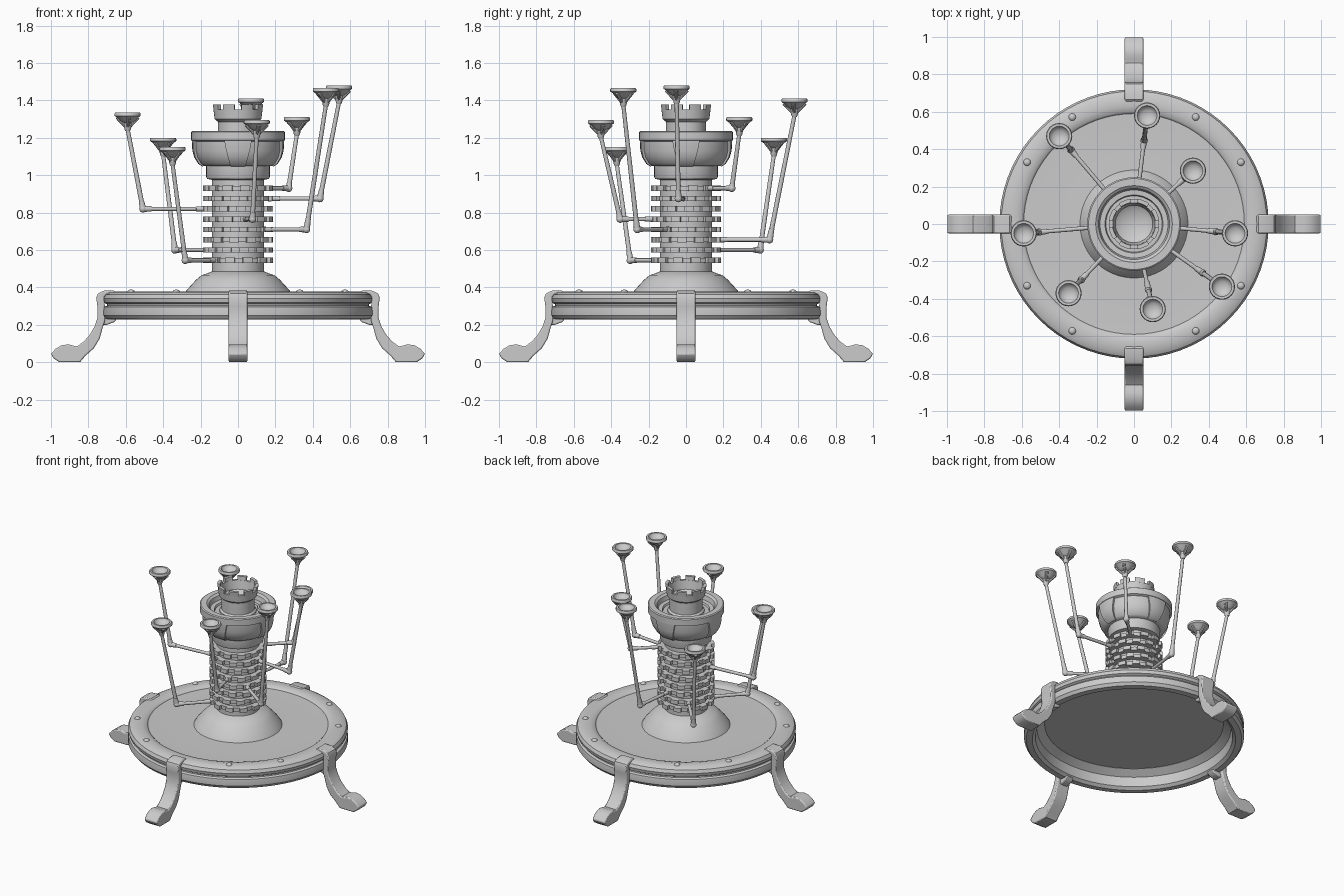
import bpy, bmesh, math
from mathutils import Vector, Matrix

if "Cube" in bpy.data.objects:
    bpy.data.objects.remove(bpy.data.objects["Cube"])


def finish(name, bm, angle=35):
    bmesh.ops.remove_doubles(bm, verts=bm.verts, dist=1e-5)
    bmesh.ops.recalc_face_normals(bm, faces=bm.faces)
    me = bpy.data.meshes.new(name)
    bm.to_mesh(me)
    bm.free()
    ob = bpy.data.objects.new(name, me)
    bpy.context.collection.objects.link(ob)
    bpy.ops.object.select_all(action='DESELECT')
    ob.select_set(True)
    bpy.context.view_layer.objects.active = ob
    bpy.ops.object.shade_smooth_by_angle(angle=math.radians(angle))
    return ob


def lathe(bm, prof, seg=64, loc=(0, 0, 0), closed=False):
    """Revolve an (r, z) profile about a vertical axis."""
    o = Vector(loc)
    rings = [[bm.verts.new(o + Vector((r * math.cos(t), r * math.sin(t), z))) for r, z in prof]
             for t in (2 * math.pi * i / seg for i in range(seg))]
    n = len(prof)
    for i in range(seg):
        a, b = rings[i], rings[(i + 1) % seg]
        for j in range(n if closed else n - 1):
            k = (j + 1) % n
            if prof[j][0] or prof[k][0]:
                bm.faces.new((a[j], b[j], b[k], a[k]))


def sector(bm, prof, ang, widths, n=4):
    """Sweep a closed (r, z) profile over part of a turn; half-width per point."""
    rows = []
    for i in range(n + 1):
        f = 2 * i / n - 1
        rows.append([bm.verts.new((r * math.cos(ang + f * w), r * math.sin(ang + f * w), z))
                     for (r, z), w in zip(prof, widths)])
    m = len(prof)
    for a, b in zip(rows, rows[1:]):
        for j in range(m):
            bm.faces.new((a[j], b[j], b[(j + 1) % m], a[(j + 1) % m]))
    bm.faces.new(rows[0])
    bm.faces.new(rows[-1])


def rod(bm, a, b, r1, r2, seg=12):
    a, b = Vector(a), Vector(b)
    d = b - a
    mat = Matrix.Translation((a + b) / 2) @ d.to_track_quat('Z', 'Y').to_matrix().to_4x4()
    bmesh.ops.create_cone(bm, cap_ends=True, segments=seg, radius1=r1, radius2=r2,
                          depth=d.length, matrix=mat)


def solid(name, prof, seg=64, closed=False):
    bm = bmesh.new()
    lathe(bm, prof, seg, closed=closed)
    return finish(name, bm)


# base rim: hollow ring with two rounded bands
solid("base_rim", [(.59, .362), (.60, .37), (.63, .378), (.685, .376), (.71, .362), (.72, .34),
                   (.715, .318), (.70, .31), (.70, .302), (.717, .296), (.72, .28), (.72, .25),
                   (.705, .23), (.665, .228), (.645, .245), (.635, .31), (.585, .345)], 72, True)
# dish plate
solid("base_dish", [(0, .362), (.28, .362), (.45, .358), (.595, .362), (.595, .347),
                    (.3, .345), (0, .345)], 72)

# rivets on the rim
bm = bmesh.new()
for q in range(4):
    for d in (30, 60):
        t = math.radians(q * 90 + d)
        lathe(bm, [(.02, 0), (.018, .008), (.01, .013), (0, .015)], 12,
              (.66 * math.cos(t), .66 * math.sin(t), .374))
finish("rim_rivets", bm, 60)

# flared foot and column
solid("column", [(0, .355), (.29, .36), (.275, .385), (.225, .44), (.195, .465), (.16, .477),
                 (.14, .485), (.14, .975), (.165, .98), (.17, .99), (.17, 1.06), (0, 1.06)], 48)

# upper bowl
solid("upper_bowl", [(0, 1.05), (.185, 1.05), (.2, 1.06), (.222, 1.095), (.232, 1.13), (.235, 1.18),
                     (.25, 1.187), (.25, 1.232), (.243, 1.237), (.205, 1.237), (.19, 1.225),
                     (.182, 1.195), (.155, 1.193), (.15, 1.18), (0, 1.18)])
bm = bmesh.new()
for q in range(4):
    sector(bm, [(.18, 1.055), (.192, 1.047), (.212, 1.06), (.234, 1.095), (.244, 1.13), (.248, 1.195),
                (.22, 1.195), (.21, 1.13)], q * math.pi / 2,
           [.2, .2, .21, .23, .26, .31, .31, .26])
finish("bowl_braces", bm)

# crenellated turret
solid("turret", [(0, 1.17), (.12, 1.17), (.12, 1.19), (.107, 1.2), (.107, 1.285), (.125, 1.3),
                 (.131, 1.35), (.112, 1.35), (.1, 1.29), (.07, 1.27), (0, 1.262)], 48)
bm = bmesh.new()
for i in range(8):
    sector(bm, [(.112, 1.345), (.131, 1.345), (.136, 1.377), (.115, 1.377)],
           (i + .5) * math.pi / 4, [.25] * 4)
finish("turret_merlons", bm)

# arms: cup x, cup y, cup top height, elbow radius; one ring per arm, low to high
ARMS = [(-.35, -.37, 1.15, .41), (-.40, .47, 1.20, .52), (.07, .58, 1.41, .45),
        (.47, -.335, 1.465, .45), (.10, -.455, 1.295, .36), (-.59, -.05, 1.335, .51),
        (.54, -.05, 1.48, .44), (.315, .285, 1.31, .365)]
CUP = [(0, -.03), (.03, -.025), (.048, -.012), (.053, 0), (.066, 0), (.07, -.006), (.07, -.018),
       (.055, -.028), (.042, -.045), (.022, -.055), (.017, -.09), (.012, -.1), (0, -.1)]
for i, (x, y, top, re) in enumerate(ARMS):
    z = .545 + .055 * i
    t = math.atan2(y, x)
    d = Vector((math.cos(t), math.sin(t), 0))
    up = Vector((0, 0, z))
    # toothed ring
    bm = bmesh.new()
    lathe(bm, [(.13, z - .013), (.168, z - .013), (.168, z + .013), (.13, z + .013)], 48, closed=True)
    for k in range(12):
        sector(bm, [(.16, z - .014), (.187, z - .014), (.187, z + .014), (.16, z + .014)],
               t + k * math.pi / 6, [.14] * 4, 3)
    finish(f"ring_{i + 1}", bm)
    # horizontal rod, elbow, upright and cup
    bm = bmesh.new()
    elbow, tip = d * re + up, Vector((x, y, top - .09))
    rod(bm, d * .16 + up, d * .225 + up, .015, .013)
    rod(bm, d * .2 + up, elbow, .011, .011)
    rod(bm, elbow - d * .045, elbow, .014, .017)
    bmesh.ops.create_uvsphere(bm, u_segments=12, v_segments=8, radius=.02,
                              matrix=Matrix.Translation(elbow))
    rod(bm, elbow, elbow.lerp(tip, .09), .018, .014)
    rod(bm, elbow, tip, .013, .011)
    lathe(bm, CUP, 24, (x, y, top))
    for k in range(4):
        c = Vector((math.cos(t + k * math.pi / 2), math.sin(t + k * math.pi / 2), 0))
        o = Vector((x, y, top))
        rod(bm, o + c * .012 - Vector((0, 0, .075)), o + c * .055 - Vector((0, 0, .025)), .008, .012, 8)
    finish(f"arm_{i + 1}", bm)

# legs: extruded side profile clamped around the rim
LEG = [(.65, .372), (.665, .384), (.72, .382), (.748, .368), (.758, .345), (.752, .30), (.75, .24),
       (.765, .195), (.79, .15), (.825, .11), (.86, .085), (.88, .088), (.905, .096), (.945, .09),
       (.975, .072), (1.0, .045), (.985, .02), (.955, 0), (.845, 0), (.815, .035), (.77, .075),
       (.74, .125), (.725, .18), (.71, .225), (.712, .30), (.715, .35), (.69, .366)]
CLAW = [(.645, .235), (.66, .215), (.70, .2), (.735, .2), (.735, .24)]
for q, side in enumerate(("right", "back", "left", "front")):
    bm = bmesh.new()
    for prof, w in ((LEG, .05), (CLAW, .03)):
        f = bm.faces.new([bm.verts.new((r, -w, z)) for r, z in prof])
        ext = bmesh.ops.extrude_face_region(bm, geom=[f])['geom']
        bmesh.ops.translate(bm, vec=(0, 2 * w, 0),
                            verts=[v for v in ext if isinstance(v, bmesh.types.BMVert)])
    bmesh.ops.rotate(bm, verts=bm.verts, matrix=Matrix.Rotation(q * math.pi / 2, 3, 'Z'))
    ob = finish(side + "_leg", bm)
    bev = ob.modifiers.new("soft_edges", 'BEVEL')
    bev.width, bev.segments, bev.limit_method = .007, 2, 'ANGLE'
    bev.angle_limit = math.radians(60)
